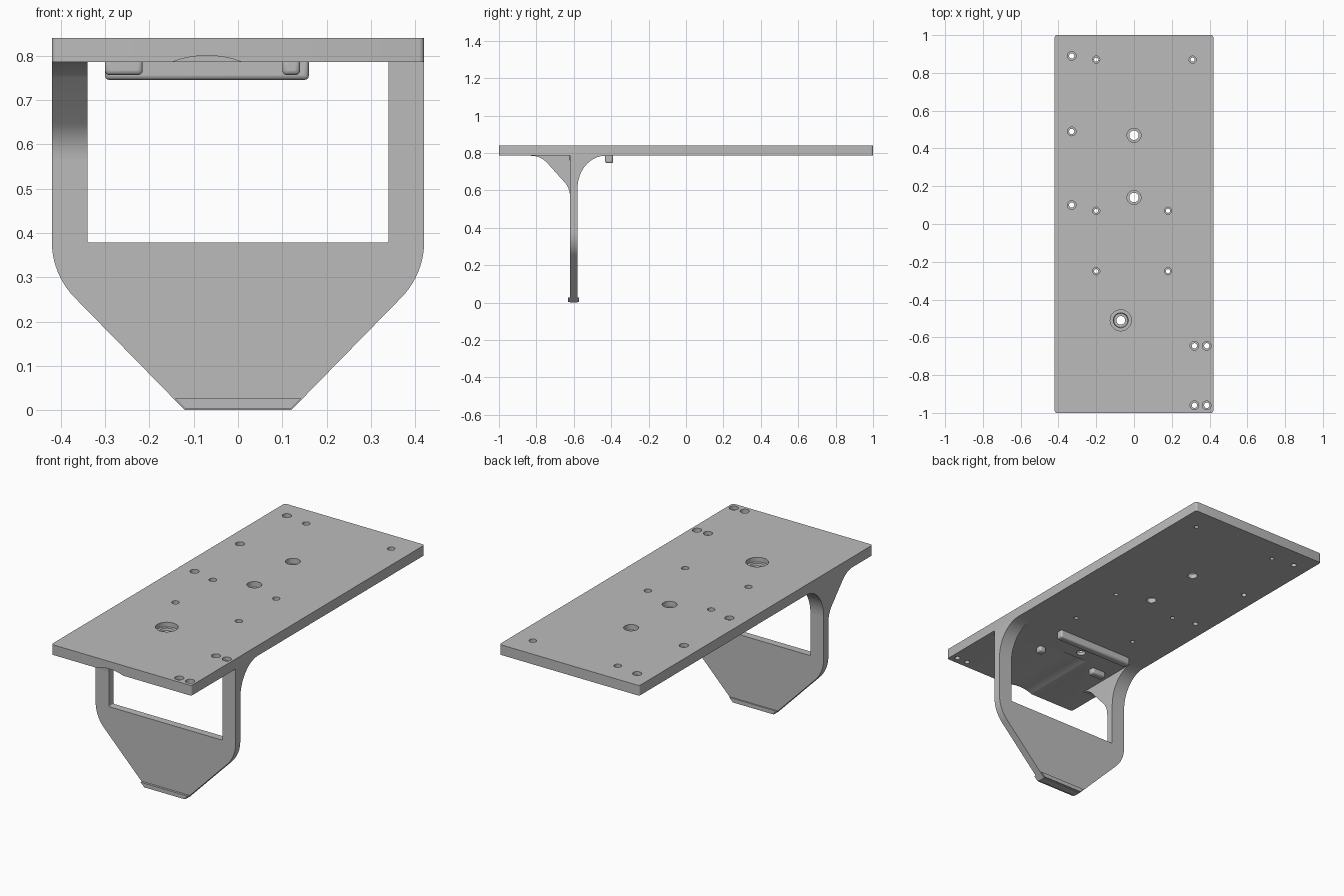
import bpy, bmesh, math
from mathutils import Vector

cube = bpy.data.objects.get("Cube")
if cube:
    bpy.data.objects.remove(cube)

grey = bpy.data.materials.new("matte_grey")
grey.use_nodes = True
grey.diffuse_color = (0.5, 0.5, 0.5, 1)
grey.node_tree.nodes["Principled BSDF"].inputs["Base Color"].default_value = (0.5, 0.5, 0.5, 1)

UNDER, TOP = 0.785, 0.84        # deck underside and top
HALF, INNER = 0.42, 0.34        # outer and inner half width of the legs
FRONT, BACK = -0.62, -0.58      # faces of the upright panel


def finish(name, bm):
    bmesh.ops.recalc_face_normals(bm, faces=bm.faces)
    mesh = bpy.data.meshes.new(name)
    bm.to_mesh(mesh)
    bm.free()
    mesh.materials.append(grey)
    obj = bpy.data.objects.new(name, mesh)
    bpy.context.collection.objects.link(obj)
    return obj


def prism(name, points, start, end):
    """Extrude a closed 3D outline from points shifted by start to end."""
    bm = bmesh.new()
    face = bm.faces.new([bm.verts.new(Vector(p) + Vector(start)) for p in points])
    out = bmesh.ops.extrude_face_region(bm, geom=[face])
    verts = [g for g in out["geom"] if isinstance(g, bmesh.types.BMVert)]
    bmesh.ops.translate(bm, verts=verts, vec=Vector(end) - Vector(start))
    return finish(name, bm)


def box(name, x, y, z, bevel=0.0, segments=3):
    obj = prism(name, [(x[0], 0, z[0]), (x[1], 0, z[0]), (x[1], 0, z[1]), (x[0], 0, z[1])],
                (0, y[0], 0), (0, y[1], 0))
    if bevel:
        mod = obj.modifiers.new("rounding", "BEVEL")
        mod.width, mod.segments = bevel, segments
    return obj


def smooth(obj):
    bpy.ops.object.select_all(action="DESELECT")
    obj.select_set(True)
    bpy.context.view_layer.objects.active = obj
    bpy.ops.object.shade_smooth_by_angle(angle=math.radians(35))


def cut(target, cutter):
    cutter.hide_render = True
    mod = target.modifiers.new("cut", "BOOLEAN")
    mod.operation, mod.solver, mod.object = "DIFFERENCE", "EXACT", cutter
    bpy.context.view_layer.objects.active = target
    bpy.ops.object.modifier_apply(modifier=mod.name)
    bpy.data.objects.remove(cutter)


def arc(cx, cz, rx, rz, a0, a1, n):
    steps = [math.radians(a0 + (a1 - a0) * i / n) for i in range(n + 1)]
    return [(cx + rx * math.cos(a), cz + rz * math.sin(a)) for a in steps]


# Deck with slightly rounded corners
deck_outline = []
for cx, cy, a in ((1, 1, 0), (-1, 1, 90), (-1, -1, 180), (1, -1, 270)):
    deck_outline += [(x, y, 0) for x, y in
                     arc(cx * (HALF - 0.012), cy * (1 - 0.012), 0.012, 0.012, a, a + 90, 4)]
deck = prism("deck", deck_outline, (0, 0, UNDER), (0, 0, TOP))

# Stepped screw holes: profile of (radius, height), bottom to top
def steps(wide, narrow, shelf):
    return [(narrow, UNDER - 0.02), (narrow, shelf), (wide, shelf), (wide, TOP + 0.02)]


small, tiny, medium = steps(0.023, 0.014, 0.82), steps(0.019, 0.011, 0.82), steps(0.037, 0.025, 0.81)
large = [(0.023, UNDER - 0.02), (0.023, 0.803), (0.037, 0.803),
         (0.04, 0.815), (0.056, 0.815), (0.056, TOP + 0.02)]
holes = [
    (small, [(-0.33, 0.89), (-0.33, 0.49), (-0.33, 0.1)]),
    (small, [(x, y) for x in (0.32, 0.385) for y in (-0.645, -0.96)]),
    (tiny, [(-0.2, 0.87), (0.31, 0.87)]),
    (tiny, [(x, y) for x in (-0.2, 0.18) for y in (0.07, -0.25)]),
    (medium, [(0, 0.47), (0, 0.14)]),
    (large, [(-0.07, -0.51)]),
]
bm = bmesh.new()
sides = 28
for profile, centres in holes:
    for cx, cy in centres:
        rings = []
        for r, z in profile:
            rings.append([bm.verts.new((x, y, z)) for x, y in
                          arc(cx, cy, r, r, 0, 360 * (sides - 1) / sides, sides - 1)])
        for low, high in zip(rings, rings[1:]):
            for i in range(sides):
                j = (i + 1) % sides
                bm.faces.new((low[i], low[j], high[j], high[i]))
        bm.faces.new(rings[0][::-1])
        bm.faces.new(rings[-1])
cut(deck, finish("hole_cutter", bm))

# Shallow round channel under the front of the deck
channel = [(x, 0, z) for x, z in arc(-0.07, 0.58, 0.22, 0.22, 0, 360 * 95 / 96, 95)]
cut(deck, prism("channel_cutter", channel, (0, -1.1, 0), (0, -0.56, 0)))
smooth(deck)

# Upright panel with window, rounded shoulders and tapered foot
right = [(0.12, 0)] + arc(HALF - 0.18, 0.38, 0.18, 0.18, -45, 0, 10) + [(HALF, UNDER), (INNER, UNDER)]
right += arc(INNER - 0.006, 0.384, 0.006, 0.006, 0, -90, 3)
outline = right + [(-x, z) for x, z in reversed(right)]
panel = prism("upright_panel", [(x, 0, z) for x, z in outline], (0, FRONT, 0), (0, BACK, 0))
smooth(panel)

# Thin lip along the foot
lip = [(0.12, 0.004), (0.142, 0.026), (-0.142, 0.026), (-0.12, 0.004)]
prism("foot_lip", [(x, 0, z) for x, z in lip], (0, -0.632, 0), (0, -0.573, 0))

# Curved braces behind both legs
rear = arc(BACK + 0.15, 0.61, 0.15, UNDER - 0.61, 180, 90, 16) + [(BACK, UNDER)]
for side, name in ((1, "left"), (-1, "right")):
    brace = prism(name + "_rear_brace", [(0, y, z) for y, z in rear],
                  (side * INNER, 0, 0), (side * HALF, 0, 0))
    smooth(brace)

# Larger brace in front of the right leg: a ramp with eased ends
front = arc(-0.83, 0.665, 0.12, 0.12, 90, 45, 8) + arc(-0.74, 0.565, 0.12, 0.12, 45, 0, 8)
front.append((FRONT, UNDER))
smooth(prism("right_front_brace", [(0, y, z) for y, z in front], (-HALF, 0, 0), (-INNER, 0, 0)))

# Stop bar and two locating blocks under the deck
smooth(box("stop_bar", (-0.3, 0.16), (-0.432, -0.39), (0.745, UNDER + 0.01), 0.01))
smooth(box("right_block", (-0.3, -0.215), (-0.625, -0.585), (0.756, UNDER + 0.01), 0.01))
smooth(box("left_block", (0.1, 0.14), (-0.625, -0.585), (0.756, UNDER + 0.01), 0.01))
